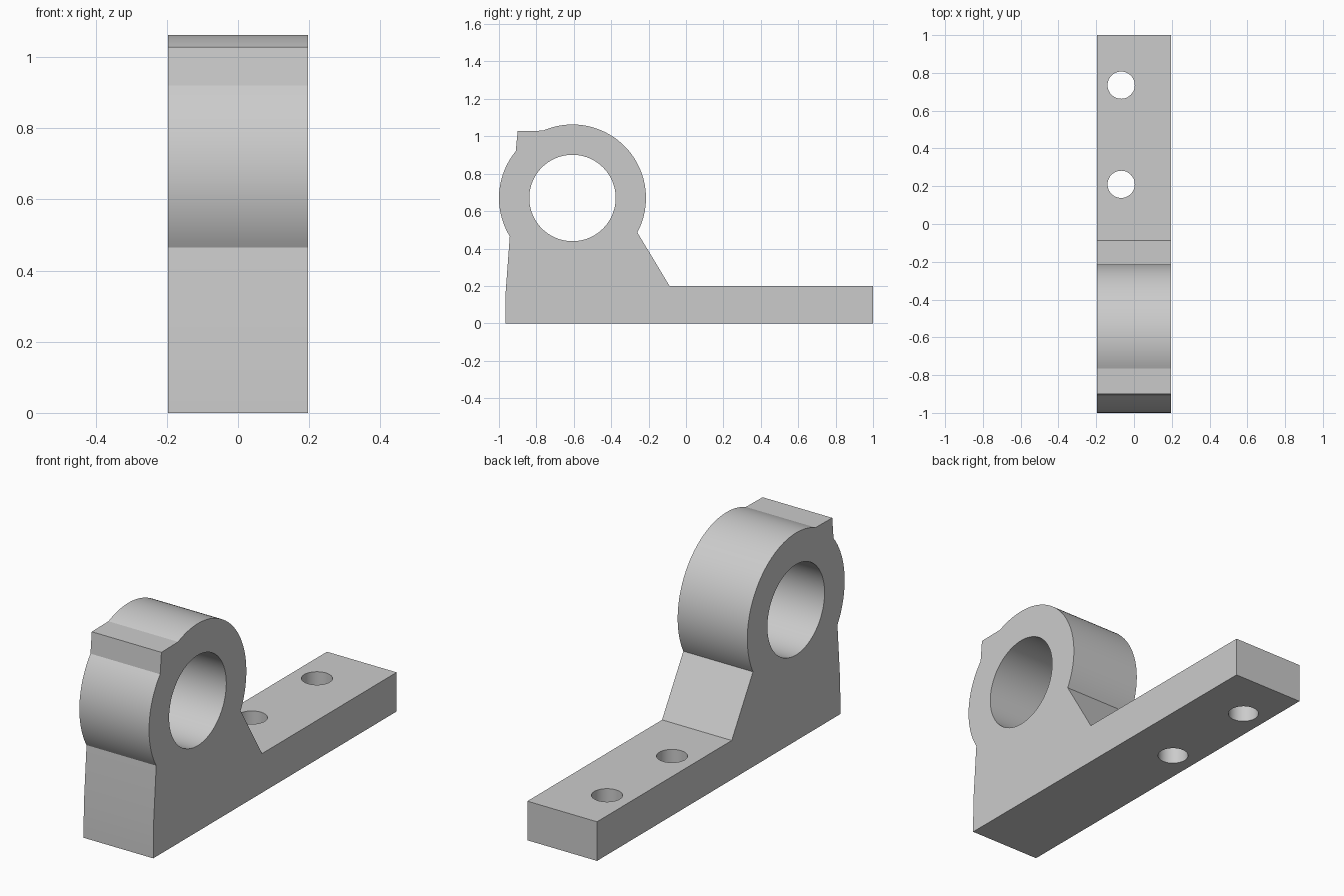
import bpy
import bmesh
from math import sin, cos, radians
from mathutils import Matrix

cube = bpy.data.objects.get("Cube")
if cube:
    bpy.data.objects.remove(cube)

HALF_WIDTH = 0.197
RING_Y, RING_Z, RING_R, BORE_R = -0.607, 0.67, 0.393, 0.231

grey = bpy.data.materials.new("plain_grey")
grey.use_nodes = True
colour = (0.6, 0.6, 0.6, 1)
grey.diffuse_color = colour
grey.node_tree.nodes["Principled BSDF"].inputs["Base Color"].default_value = colour


def add_object(name, bm):
    mesh = bpy.data.meshes.new(name)
    bmesh.ops.recalc_face_normals(bm, faces=bm.faces)
    bm.to_mesh(mesh)
    bm.free()
    mesh.materials.append(grey)
    obj = bpy.data.objects.new(name, mesh)
    bpy.context.collection.objects.link(obj)
    return obj


def ring_arc(start, end, steps):
    """Points on the outer rim of the bearing ring, angles in degrees."""
    angles = [radians(start + (end - start) * i / steps) for i in range(steps + 1)]
    return [(RING_Y + RING_R * cos(a), RING_Z + RING_R * sin(a)) for a in angles]


def drill(target, centre, radius, depth, axis, segments):
    """Cut a round hole along the given axis."""
    bm = bmesh.new()
    turn = Matrix.Rotation(radians(90), 4, "Y") if axis == "X" else Matrix()
    bmesh.ops.create_cone(bm, cap_ends=True, segments=segments, radius1=radius,
                          radius2=radius, depth=depth,
                          matrix=Matrix.Translation(centre) @ turn)
    cutter = add_object("hole_cutter", bm)
    cutter.hide_render = True
    mod = target.modifiers.new("hole", "BOOLEAN")
    mod.operation = "DIFFERENCE"
    mod.solver = "EXACT"
    mod.object = cutter
    bpy.context.view_layer.objects.active = target
    bpy.ops.object.modifier_apply(modifier=mod.name)
    bpy.data.objects.remove(cutter)


# Side outline: base plate, sloped web, ring, oil-hole pad and front leg
outline = [(-0.966, 0), (1, 0), (1, 0.2), (-0.088, 0.2)]
outline += ring_arc(-28, 113.7, 48)
outline += [(-0.9, 1.028)]
outline += ring_arc(140.5, 211.5, 24)
outline += [(-0.964, 0.17)]

bm = bmesh.new()
side = bm.faces.new([bm.verts.new((-HALF_WIDTH, y, z)) for y, z in outline])
extruded = bmesh.ops.extrude_face_region(bm, geom=[side])["geom"]
bmesh.ops.translate(bm, vec=(2 * HALF_WIDTH, 0, 0),
                    verts=[g for g in extruded if isinstance(g, bmesh.types.BMVert)])
bracket = add_object("bearing_bracket", bm)

# Bearing bore and the two mounting holes
drill(bracket, (0, RING_Y, RING_Z), BORE_R, 1, "X", 96)
for y in (0.21, 0.735):
    drill(bracket, (-0.068, y, 0.1), 0.072, 0.5, "Z", 48)

# Smooth the round walls, keep the edges crisp
bpy.ops.object.select_all(action="DESELECT")
bracket.select_set(True)
bpy.context.view_layer.objects.active = bracket
bpy.ops.object.shade_smooth_by_angle(angle=radians(20))
